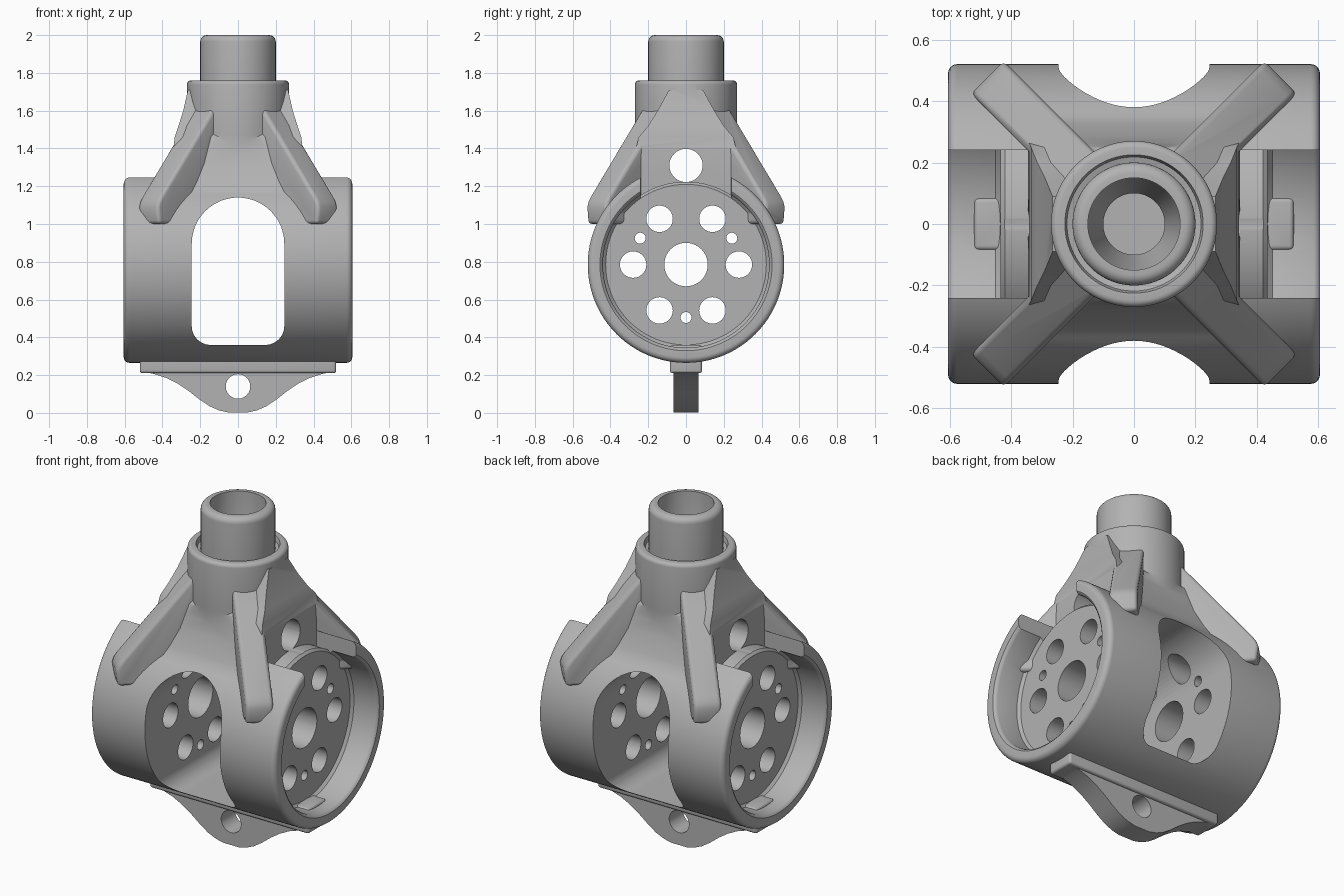
import bpy, bmesh
from math import pi, sin, cos, radians
from mathutils import Matrix, Vector

if "Cube" in bpy.data.objects:
    bpy.data.objects.remove(bpy.data.objects["Cube"])

AXLE = 0.785                                   # height of the housing axis
ALONG_X = Matrix.Translation((0, 0, AXLE)) @ Matrix.Rotation(pi / 2, 4, 'Y')
UPRIGHT = Matrix.Rotation(pi / 2, 4, 'X')      # 2D profile (x, y) becomes (x, z)

grey = bpy.data.materials.new("cast_grey")
grey.use_nodes = True
grey.diffuse_color = (0.45, 0.45, 0.45, 1)
grey.node_tree.nodes["Principled BSDF"].inputs["Base Color"].default_value = grey.diffuse_color


def finish(name, bm, matrix=Matrix()):
    bmesh.ops.recalc_face_normals(bm, faces=bm.faces)
    mesh = bpy.data.meshes.new(name)
    bm.to_mesh(mesh)
    bm.free()
    mesh.transform(matrix)
    mesh.materials.append(grey)
    ob = bpy.data.objects.new(name, mesh)
    bpy.context.collection.objects.link(ob)
    return ob


def loft(name, rings, matrix=Matrix()):
    """Closed solid through rings with equal point counts."""
    bm = bmesh.new()
    loops = [[bm.verts.new(p) for p in ring] for ring in rings]
    n = len(loops[0])
    for a, b in zip(loops, loops[1:]):
        for i in range(n):
            bm.faces.new((a[i], a[(i + 1) % n], b[(i + 1) % n], b[i]))
    bm.faces.new(loops[0])
    bm.faces.new(loops[-1])
    return finish(name, bm, matrix)


def lathe(name, profile, matrix=Matrix(), n=96):
    return loft(name, [[(r * cos(2 * pi * i / n), r * sin(2 * pi * i / n), h)
                        for i in range(n)] for r, h in profile], matrix)


def prism(name, points, half, matrix=Matrix(), soft=0.0):
    """Outline extruded both ways, with its rims optionally rounded."""
    ob = loft(name, [[(x, y, h) for x, y in points] for h in (-half, half)], matrix)
    if soft:
        round_edges(ob, soft)
    return ob


def round_edges(ob, width):
    bm = bmesh.new()
    bm.from_mesh(ob.data)
    edges = [e for e in bm.edges if e.calc_face_angle(0) > radians(35)]
    bmesh.ops.bevel(bm, geom=edges, offset=width, segments=4, profile=0.5, affect='EDGES')
    bm.to_mesh(ob.data)
    bm.free()


def arc(cx, cy, r, start, end, n=12):
    return [(cx + r * cos(radians(start + (end - start) * i / n)),
             cy + r * sin(radians(start + (end - start) * i / n))) for i in range(n + 1)]


def combine(target, tools, operation):
    for tool in tools:
        mod = target.modifiers.new("join", 'BOOLEAN')
        mod.operation, mod.solver, mod.object = operation, 'EXACT', tool
        bpy.context.view_layer.update()
        graph = bpy.context.evaluated_depsgraph_get()
        mesh = bpy.data.meshes.new_from_object(target.evaluated_get(graph))
        target.modifiers.clear()
        target.data = mesh
        bpy.data.objects.remove(tool)


# Horizontal housing drum with rounded rims
rim = arc(0.49, 0.575, 0.03, 0, 90, 6)
housing = lathe("housing", [(r, -h) for r, h in reversed(rim)] + rim, ALONG_X, 128)

# End recesses with softened lips, and the openings in the top of the rims
cuts = []
for s in (-1, 1):
    cuts.append(lathe("recess", [(0.425, s * 0.435), (0.44, s * 0.45), (0.44, s * 0.585),
                                 (0.445, s * 0.597), (0.457, s * 0.606), (0.457, s * 0.7)],
                      ALONG_X, 128))
    x0, x1 = sorted((s * 0.345, s * 0.8))
    cuts.append(prism("rim_opening", [(x0, 0.8), (x1, 0.8), (x1, 1.4), (x0, 1.4)], 0.24, UPRIGHT))
combine(housing, cuts, 'DIFFERENCE')

# Mounting discs left standing inside the openings
parts = [lathe("disc", [(0.439, s * 0.25), (0.439, s * 0.42), (0.425, s * 0.435)], ALONG_X, 128)
         for s in (-1, 1)]

# Tower flaring down to the drum
sections = [(0.9, 0.345, 0.44), (1.14, 0.345, 0.365), (1.22, 0.345, 0.325), (1.32, 0.345, 0.285),
            (1.4, 0.342, 0.265), (1.46, 0.335, 0.25), (1.52, 0.315, 0.2), (1.6, 0.29, 0.15),
            (1.71, 0.265, 0.09)]
parts.append(loft("tower", [[(a, b, z), (-a, b, z), (-a, -b, z), (a, -b, z)]
                            for z, a, b in sections]))

# Collar, with a shallow groove round the neck, and the neck itself
parts.append(lathe("collar_and_neck", [(0.265, 1.4), (0.27, 1.47)] + arc(0.248, 1.738, 0.022, 0, 90, 5)
                   + [(0.225, 1.76), (0.218, 1.735), (0.2, 1.73)]
                   + arc(0.165, 1.965, 0.035, 0, 90, 6)))

# Four diagonal ribs; the outline is measured outward along the diagonal
for angle in (45, 135, 225, 315):
    outline = [(0.1, 1.0), (0.665, 1.0), (0.675, 1.09), (0.665, 1.12), (0.645, 1.15),
               (0.24, 1.63), (0.1, 1.68)]
    parts.append(prism("rib", outline, 0.075,
                       Matrix.Rotation(radians(angle), 4, 'Z') @ UPRIGHT, 0.02))

# Rail and hanging lug underneath
parts.append(prism("rail", [(-0.52, 0.21), (0.52, 0.21), (0.52, 0.36), (-0.52, 0.36)],
                   0.085, UPRIGHT, 0.015))
side = [(0.51, 0.22), (0.44, 0.205), (0.38, 0.185), (0.32, 0.155), (0.26, 0.115),
        (0.2, 0.068), (0.15, 0.035), (0.1, 0.013), (0.05, 0.002)]
parts.append(prism("lug", [(0.51, 0.25)] + side + [(-x, z) for x, z in reversed(side)]
                   + [(-0.51, 0.25)], 0.065, UPRIGHT))
combine(housing, parts, 'UNION')

# Arched window through the middle, and the stepped vertical bore
window = (arc(0, 0.895, 0.245, 0, 180, 32) + arc(-0.145, 0.46, 0.1, 180, 270)
          + arc(0.145, 0.46, 0.1, 270, 360))
holes = [prism("window", window, 1, UPRIGHT),
         lathe("bore", [(0.1, 0.7), (0.1, 1.5), (0.15, 1.62), (0.15, 2.2)])]


# Bolt circle, centre hole, upper cross hole and lug hole
def cross_hole(y, z, r):
    holes.append(lathe("hole", [(r, -1), (r, 1)],
                       Matrix.Translation((0, y, z - AXLE)) @ ALONG_X, 40))


cross_hole(0, AXLE, 0.115)
cross_hole(0, 1.31, 0.088)
for i in range(6):
    cross_hole(0.28 * cos(i * pi / 3), AXLE + 0.28 * sin(i * pi / 3), 0.07)
for a in (30, 150, 270):
    cross_hole(0.28 * cos(radians(a)), AXLE + 0.28 * sin(radians(a)), 0.029)
holes.append(prism("lug_hole", arc(0, 0.14, 0.065, 0, 345, 23), 0.3, UPRIGHT))
combine(housing, holes, 'DIFFERENCE')

# Smooth curved faces, keep machined edges crisp
bpy.context.view_layer.objects.active = housing
housing.select_set(True)
bpy.ops.object.shade_smooth_by_angle(angle=radians(32))
